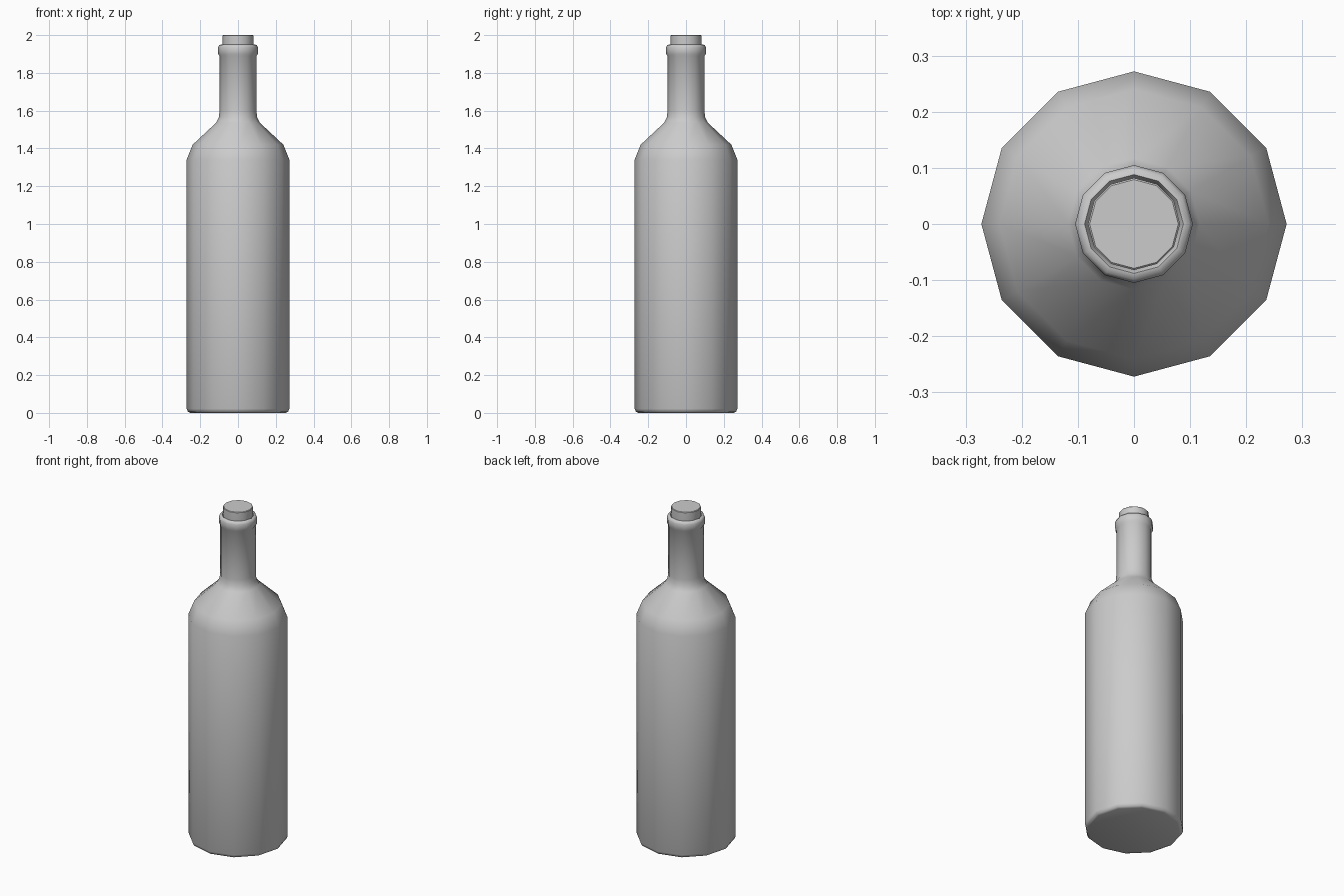
import bpy
import bmesh
from math import cos, sin, pi, radians

SIDES = 12

cube = bpy.data.objects.get("Cube")
if cube:
    bpy.data.objects.remove(cube, do_unlink=True)

# Single plain grey finish
grey = bpy.data.materials.new("plain grey")
grey.use_nodes = True
colour = (0.6, 0.6, 0.6, 1)
grey.diffuse_color = colour
grey.node_tree.nodes["Principled BSDF"].inputs["Base Color"].default_value = colour


def lathe(name, profile, angle):
    """Revolve (radius, height) points around z; radius 0 makes a pole."""
    bm = bmesh.new()
    rings = []
    for r, z in profile:
        count = SIDES if r else 1
        rings.append([bm.verts.new((r * cos(2 * pi * i / SIDES),
                                    r * sin(2 * pi * i / SIDES), z))
                      for i in range(count)])
    for low, high in zip(rings, rings[1:]):
        for i in range(SIDES):
            j = (i + 1) % SIDES
            corners = [low[i % len(low)], low[j % len(low)],
                       high[j % len(high)], high[i % len(high)]]
            bm.faces.new(list(dict.fromkeys(corners)))
    bmesh.ops.recalc_face_normals(bm, faces=bm.faces)
    mesh = bpy.data.meshes.new(name)
    bm.to_mesh(mesh)
    bm.free()
    mesh.materials.append(grey)
    obj = bpy.data.objects.new(name, mesh)
    bpy.context.collection.objects.link(obj)
    bpy.ops.object.select_all(action="DESELECT")
    obj.select_set(True)
    bpy.context.view_layer.objects.active = obj
    bpy.ops.object.shade_smooth_by_angle(angle=radians(angle))
    return obj


# Bottle: shallow hollow base, body, shoulder, neck, rounded lip and mouth
lathe("bottle", [
    (0, 0.02), (0.252, 0), (0.265, 0.006), (0.272, 0.022),
    (0.272, 1.34), (0.24, 1.42), (0.117, 1.535), (0.101, 1.565),
    (0.098, 1.6), (0.098, 1.89), (0.105, 1.9), (0.105, 1.935),
    (0.099, 1.948), (0.088, 1.95), (0.082, 1.94), (0.08, 1.9), (0, 1.9),
], 60)

# Cork: plain plug standing out of the mouth
lathe("cork", [(0, 1.88), (0.078, 1.88), (0.082, 1.95), (0.082, 1.997),
               (0.079, 2.0), (0, 2.0)], 40)
